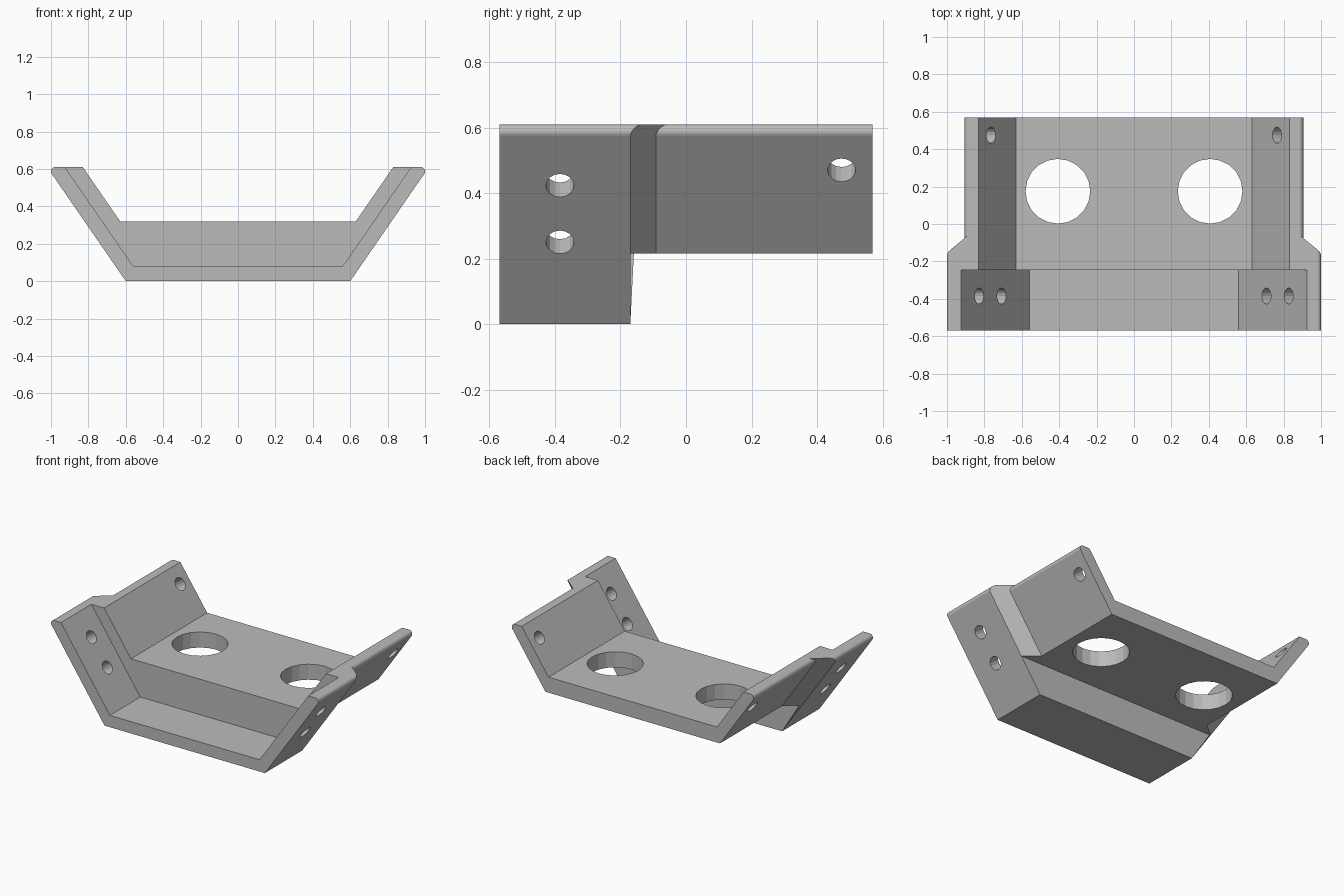
import bpy, bmesh, math
from mathutils import Vector

cube = bpy.data.objects.get("Cube")
if cube:
    bpy.data.objects.remove(cube, do_unlink=True)

SLOPE = 0.69                       # sideways run of the walls per unit of height
TILT = math.atan(SLOPE)
TOP = 0.61
FRONT, BACK = -0.57, 0.57
STEP_IN, STEP_OUT = -0.245, -0.17  # step inside the tray and underneath it
FRONT_X, BACK_X = 0.6, 0.505       # outer wall lines extended down to z = 0

grey = bpy.data.materials.new("plain grey")
grey.use_nodes = True
grey.diffuse_color = (0.5, 0.5, 0.5, 1)
grey.node_tree.nodes["Principled BSDF"].inputs["Base Color"].default_value = (0.5, 0.5, 0.5, 1)


def prism(name, half, y0, y1, chamfer=False):
    """Mirror a half profile (x, z) and extrude it along y."""
    points = half + [(-x, z) for x, z in reversed(half)]
    bm = bmesh.new()
    face = bm.faces.new([bm.verts.new((x, y0, z)) for x, z in points])
    moved = bmesh.ops.extrude_face_region(bm, geom=[face])["geom"]
    bmesh.ops.translate(bm, vec=(0, y1 - y0, 0),
                        verts=[g for g in moved if isinstance(g, bmesh.types.BMVert)])
    if chamfer:
        # slice the rear side corners off at 45 degrees to the sloping walls
        for side in (1, -1):
            normal = Vector((side * math.cos(TILT), 1, -math.sin(TILT)))
            cut = bmesh.ops.bisect_plane(
                bm, geom=bm.verts[:] + bm.edges[:] + bm.faces[:],
                plane_co=(side * FRONT_X, STEP_OUT, 0), plane_no=normal, clear_outer=True)
            rim = [g for g in cut["geom_cut"] if isinstance(g, bmesh.types.BMEdge)]
            bmesh.ops.holes_fill(bm, edges=rim)
    bmesh.ops.recalc_face_normals(bm, faces=bm.faces[:])
    mesh = bpy.data.meshes.new(name)
    bm.to_mesh(mesh)
    bm.free()
    mesh.materials.append(grey)
    obj = bpy.data.objects.new(name, mesh)
    bpy.context.collection.objects.link(obj)
    return obj


def outer_profile(base, bottom, radius=0.023, steps=8):
    """Sloping outer wall with a rounded upper corner."""
    corner = base + SLOPE * TOP
    cx = corner - radius * math.tan((math.pi / 2 + TILT) / 2)
    cz = TOP - radius
    points = [(base + SLOPE * bottom, bottom)]
    for i in range(steps + 1):
        a = -TILT + (math.pi / 2 + TILT) * i / steps
        points.append((cx + radius * math.cos(a), cz + radius * math.sin(a)))
    return points


def channel_profile(x, floor):
    high = TOP + 0.2
    return [(x, floor), (x + SLOPE * (high - floor), high)]


def combine(target, other, operation):
    mod = target.modifiers.new(operation, "BOOLEAN")
    mod.operation = operation
    mod.solver = "EXACT"
    mod.object = other
    bpy.context.view_layer.objects.active = target
    bpy.ops.object.modifier_apply(modifier=mod.name)
    bpy.data.objects.remove(other, do_unlink=True)


def drill(location, radius, sides, angle=0.0):
    bpy.ops.mesh.primitive_cylinder_add(vertices=sides, radius=radius, depth=0.36,
                                        location=location, rotation=(0, angle, 0))
    combine(bracket, bpy.context.object, "DIFFERENCE")


# Solid outer shape: wide front part, chamfered into the narrower back part
bracket = prism("stepped_bracket", outer_profile(FRONT_X, 0), FRONT, 0.0, chamfer=True)
combine(bracket, prism("back_part", outer_profile(BACK_X, 0.1), -0.2, BACK), "UNION")

# Step underneath, then the two inner channels
under = prism("under_cut", [(1.2, -0.2), (1.2, 0.215)], STEP_OUT, BACK + 0.2)
combine(bracket, under, "DIFFERENCE")
combine(bracket, prism("front_cut", channel_profile(0.56, 0.08), FRONT - 0.2, STEP_IN), "DIFFERENCE")
combine(bracket, prism("back_cut", channel_profile(0.63, 0.32), -0.4, BACK + 0.2), "DIFFERENCE")

# Floor holes and screw holes square to the sloping walls
for side in (1, -1):
    drill((side * 0.407, 0.175, 0.27), 0.173, 20)
    for y, z, base in ((-0.385, 0.25, FRONT_X), (-0.385, 0.423, FRONT_X), (0.475, 0.47, BACK_X)):
        drill((side * (base + SLOPE * z), y, z), 0.043, 16, side * (math.pi / 2 + TILT))

# One flat colour all over
bracket.data.materials.clear()
bracket.data.materials.append(grey)
for poly in bracket.data.polygons:
    poly.material_index = 0
